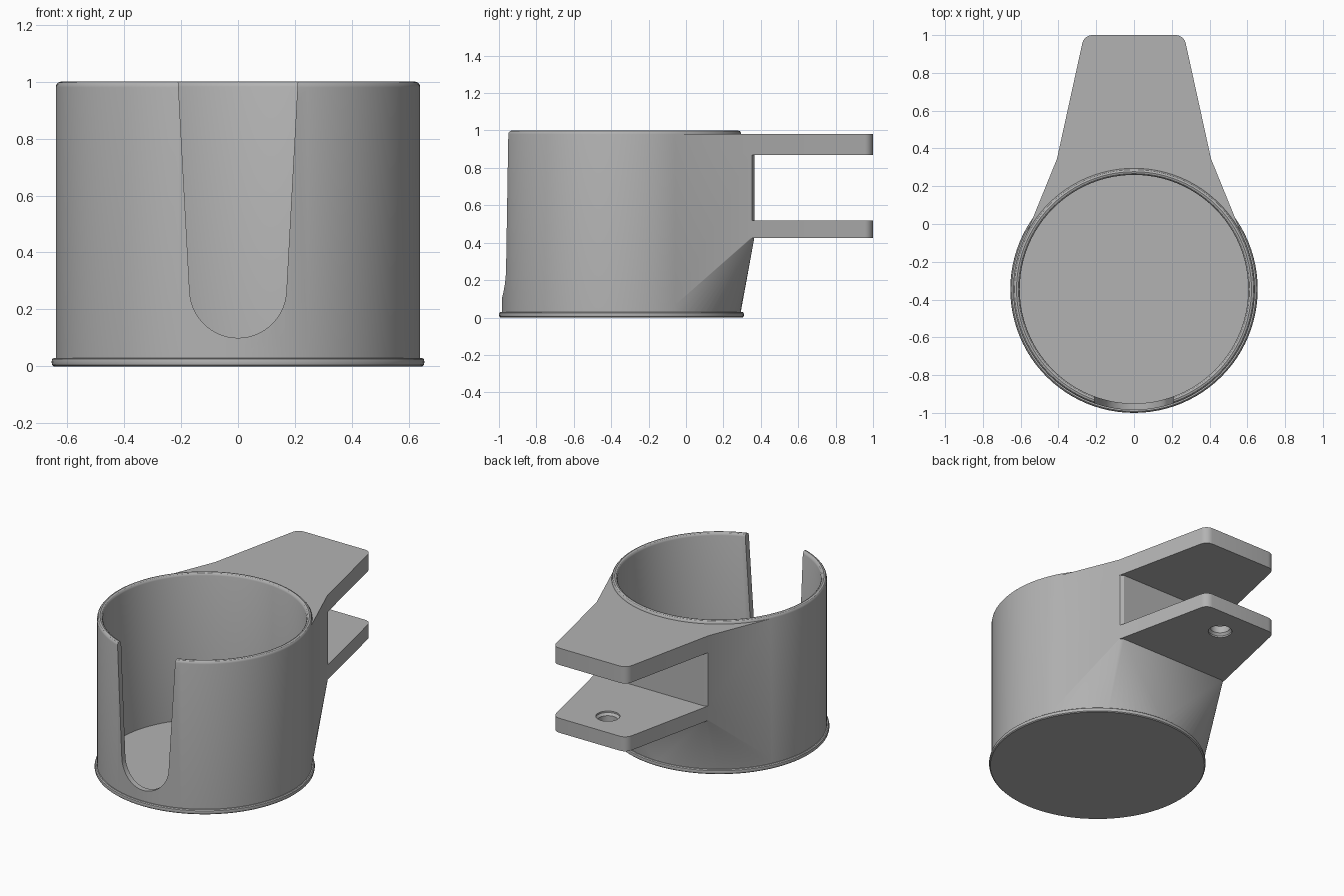
import bpy, bmesh, math
from mathutils import Matrix, Vector

if "Cube" in bpy.data.objects:
    bpy.data.objects.remove(bpy.data.objects["Cube"])

CENTRE_Y = -0.345
SEGMENTS = 96

grey = bpy.data.materials.new("plain grey")
grey.use_nodes = True
colour = (0.45, 0.45, 0.45, 1)
grey.diffuse_color = colour
grey.node_tree.nodes["Principled BSDF"].inputs["Base Color"].default_value = colour


def finish(name, bm):
    bmesh.ops.recalc_face_normals(bm, faces=bm.faces)
    mesh = bpy.data.meshes.new(name)
    bm.to_mesh(mesh)
    bm.free()
    mesh.materials.append(grey)
    obj = bpy.data.objects.new(name, mesh)
    bpy.context.collection.objects.link(obj)
    return obj


def lathe(name, profile, y, steps=SEGMENTS):
    """Solid of revolution about a vertical axis; profile starts and ends on the axis."""
    bm = bmesh.new()
    verts = [bm.verts.new((r, 0, z)) for r, z in profile]
    edges = [bm.edges.new(pair) for pair in zip(verts, verts[1:])]
    bmesh.ops.spin(bm, geom=verts + edges, cent=(0, 0, 0), axis=(0, 0, 1),
                   angle=math.tau, steps=steps)
    bmesh.ops.remove_doubles(bm, verts=bm.verts, dist=0.0005)
    bmesh.ops.translate(bm, verts=bm.verts, vec=(0, y, 0))
    return finish(name, bm)


def prism(name, points, offset):
    """Extrude a planar outline of 3D points."""
    bm = bmesh.new()
    face = bm.faces.new([bm.verts.new(p) for p in points])
    new = bmesh.ops.extrude_face_region(bm, geom=[face])["geom"]
    bmesh.ops.translate(bm, vec=offset,
                        verts=[v for v in new if isinstance(v, bmesh.types.BMVert)])
    return finish(name, bm)


def mirrored(half):
    """Close a right-hand outline with its mirror image."""
    return half + [(-x, y) for x, y in reversed(half)]


def arc(cx, cy, r, start, end, n):
    angles = [math.radians(start + (end - start) * i / n) for i in range(n + 1)]
    return [(cx + r * math.cos(a), cy + r * math.sin(a)) for a in angles]


def combine(target, tool, operation):
    mod = target.modifiers.new(operation, "BOOLEAN")
    mod.operation, mod.object, mod.solver = operation, tool, "EXACT"
    graph = bpy.context.evaluated_depsgraph_get()
    mesh = bpy.data.meshes.new_from_object(target.evaluated_get(graph))
    target.modifiers.clear()
    target.data = mesh
    bpy.data.objects.remove(tool)


# Cup shell with a base lip and a rounded top
holder = lathe("cup_holder", [
    (0, 0), (0.647, 0), (0.653, 0.005), (0.655, 0.015), (0.653, 0.025), (0.647, 0.03),
    (0.64, 0.03), (0.64, 0.98), (0.638, 0.99), (0.632, 0.997), (0.622, 1), (0, 1)], CENTRE_Y)

# Mounting block blended down to the round base
bm = bmesh.new()
for z in (0.03, 0.98):
    for x, y in arc(0, CENTRE_Y, 0.638, 0, 360, SEGMENTS)[:-1]:
        bm.verts.new((x, y, z))
for z in (0.425, 0.98):
    for x, y in mirrored([(0.41, 0.335), (0.405, 0.352), (0.385, 0.365)]):
        bm.verts.new((x, y, z))
hull = bmesh.ops.convex_hull(bm, input=bm.verts)
spare = {g for g in hull["geom_interior"] if isinstance(g, bmesh.types.BMVert)}
bmesh.ops.delete(bm, geom=list(spare), context="VERTS")
bmesh.ops.dissolve_limit(bm, angle_limit=0.002, verts=bm.verts, edges=bm.edges)
combine(holder, finish("mounting_block", bm), "UNION")

# Two clamp arms
outline = mirrored([(0.3, 0.1), (0.41, 0.335)] + arc(0.22, 0.945, 0.055, 12, 90, 6))
for name, low, high in (("lower_arm", 0.425, 0.52), ("upper_arm", 0.87, 0.98)):
    arm = prism(name, [(x, y, low) for x, y in outline], (0, 0, high - low))
    combine(holder, arm, "UNION")

# Cup cavity with an eased inner rim
cavity = lathe("cavity", [
    (0, 0.04), (0.605, 0.04), (0.605, 0.982), (0.608, 0.991), (0.613, 0.997),
    (0.622, 1), (0.622, 1.2), (0, 1.2)], CENTRE_Y)
combine(holder, cavity, "DIFFERENCE")

# Tapered front slot with a round bottom
slot = mirrored([(0.221, 1.2), (0.21, 1)] + arc(0, 0.27, 0.17, -3, -89, 16))
combine(holder, prism("slot", [(x, -1.2, z) for x, z in slot], (0, 0.6, 0)), "DIFFERENCE")

# Screw hole with eased edges in the lower arm
hole = lathe("screw_hole", [
    (0, 0.38), (0.072, 0.38), (0.072, 0.435), (0.06, 0.45), (0.06, 0.495),
    (0.072, 0.51), (0.072, 0.6), (0, 0.6)], 0.81, 32)
combine(holder, hole, "DIFFERENCE")

bpy.ops.object.select_all(action="DESELECT")
holder.select_set(True)
bpy.context.view_layer.objects.active = holder
bpy.ops.object.shade_smooth_by_angle(angle=math.radians(30))
